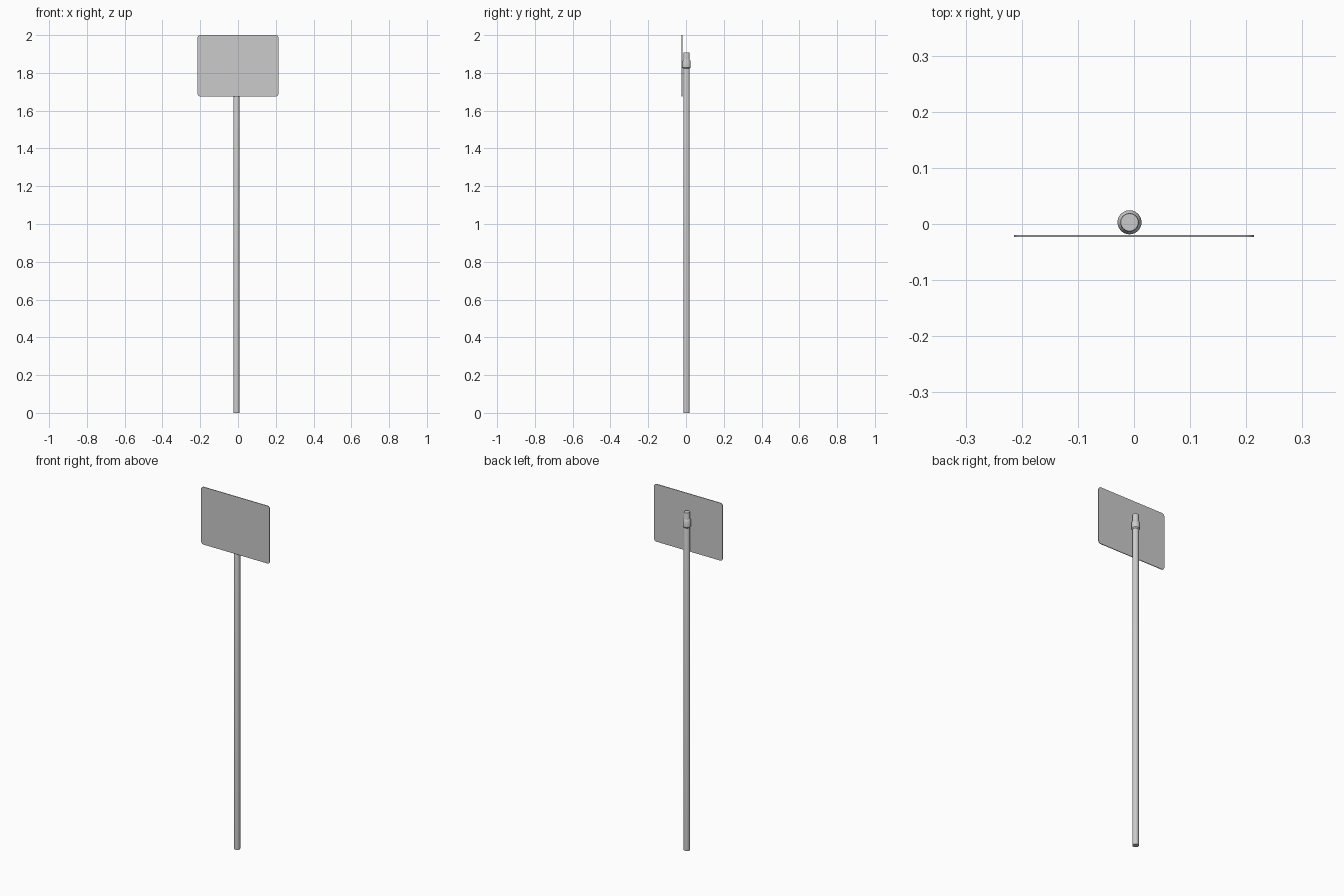
import bpy, bmesh, math

if "Cube" in bpy.data.objects:
    bpy.data.objects.remove(bpy.data.objects["Cube"])

CX, CY = -0.008, 0.003  # pole axis


def make_object(name, bm):
    bmesh.ops.recalc_face_normals(bm, faces=bm.faces)
    mesh = bpy.data.meshes.new(name)
    bm.to_mesh(mesh)
    bm.free()
    obj = bpy.data.objects.new(name, mesh)
    bpy.context.collection.objects.link(obj)
    bpy.ops.object.select_all(action='DESELECT')
    obj.select_set(True)
    bpy.context.view_layer.objects.active = obj
    bpy.ops.object.shade_smooth_by_angle(angle=math.radians(35))
    return obj


def lathe(name, profile, sides=24):
    """Closed solid from (radius, z) points around the pole axis."""
    bm = bmesh.new()
    rings = [[bm.verts.new((CX + r * math.cos(2 * math.pi * i / sides),
                            CY + r * math.sin(2 * math.pi * i / sides), z))
              for i in range(sides)] for r, z in profile]
    for a, b in zip(rings, rings[1:]):
        for i in range(sides):
            j = (i + 1) % sides
            bm.faces.new((a[i], a[j], b[j], b[i]))
    bm.faces.new(rings[0])
    bm.faces.new(rings[-1])
    return make_object(name, bm)


def rounded_plate(name, half_w, z0, z1, y0, y1, r, steps=5):
    """Upright plate with rounded corners."""
    bm = bmesh.new()
    corners = [(half_w - r, z1 - r), (-half_w + r, z1 - r),
               (-half_w + r, z0 + r), (half_w - r, z0 + r)]
    verts = []
    for k, (x, z) in enumerate(corners):
        for s in range(steps + 1):
            a = math.pi / 2 * (k + s / steps)
            verts.append(bm.verts.new((x + r * math.cos(a), y0, z + r * math.sin(a))))
    face = bm.faces.new(verts)
    ext = bmesh.ops.extrude_face_region(bm, geom=[face], use_keep_orig=True)
    moved = [v for v in ext["geom"] if isinstance(v, bmesh.types.BMVert)]
    bmesh.ops.translate(bm, verts=moved, vec=(0, y1 - y0, 0))
    return make_object(name, bm)


# Pole with a slightly eased top
lathe("pole", [(0.0165, 0), (0.0165, 1.905), (0.0155, 1.908)])

# Clamp collar holding the sign to the pole
lathe("clamp_collar", [(0.0165, 1.822), (0.0215, 1.828), (0.0215, 1.862), (0.0165, 1.870)])

# Sign panel
rounded_plate("sign_panel", 0.214, 1.675, 2.0, -0.0235, -0.0195, 0.015)
